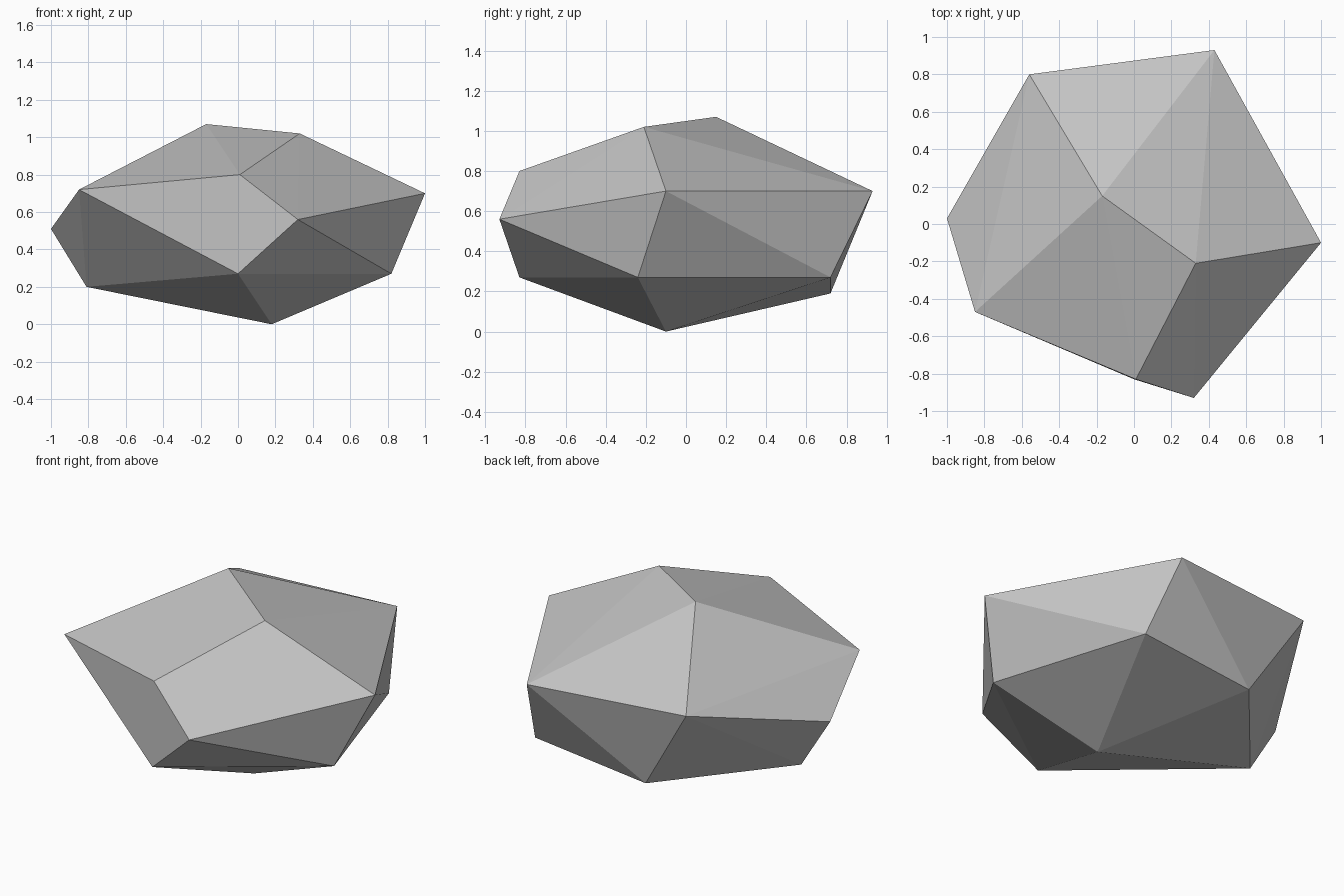
import bpy
import bmesh

cube = bpy.data.objects.get("Cube")
if cube:
    bpy.data.objects.remove(cube, do_unlink=True)


def flat_material(name, colour):
    material = bpy.data.materials.new(name)
    material.use_nodes = True
    material.diffuse_color = colour
    material.node_tree.nodes["Principled BSDF"].inputs["Base Color"].default_value = colour
    return material


def faceted_stone(name, corners, material):
    """Wrap flat facets tightly around a handful of corner points."""
    bm = bmesh.new()
    for corner in corners:
        bm.verts.new(corner)
    bmesh.ops.convex_hull(bm, input=bm.verts[:])
    bmesh.ops.recalc_face_normals(bm, faces=bm.faces[:])
    for face in bm.faces:
        face.smooth = False
    mesh = bpy.data.meshes.new(name)
    bm.to_mesh(mesh)
    bm.free()
    mesh.materials.append(material)
    stone = bpy.data.objects.new(name, mesh)
    bpy.context.collection.objects.link(stone)
    return stone


# Top ridge
ridge = [(-0.17, 0.15, 1.07), (0.33, -0.21, 1.02)]
# Shoulder corners, running round the widest part
shoulder = [
    (1.00, -0.10, 0.70), (0.43, 0.93, 0.70), (-0.56, 0.80, 0.72), (-1.00, 0.03, 0.51),
    (-0.85, -0.47, 0.72), (0.01, -0.83, 0.80), (0.32, -0.93, 0.56),
]
# Lower corners, tapering to the underside
lower = [
    (0.82, -0.24, 0.27), (0.52, 0.72, 0.27), (-0.23, 0.72, 0.19),
    (-0.81, 0.04, 0.20), (0.00, -0.83, 0.27),
]
# Single point touching the ground
foot = [(0.18, -0.10, 0.00)]

stone_grey = flat_material("stone grey", (0.55, 0.55, 0.55, 1.0))
faceted_stone("rock", ridge + shoulder + lower + foot, stone_grey)
